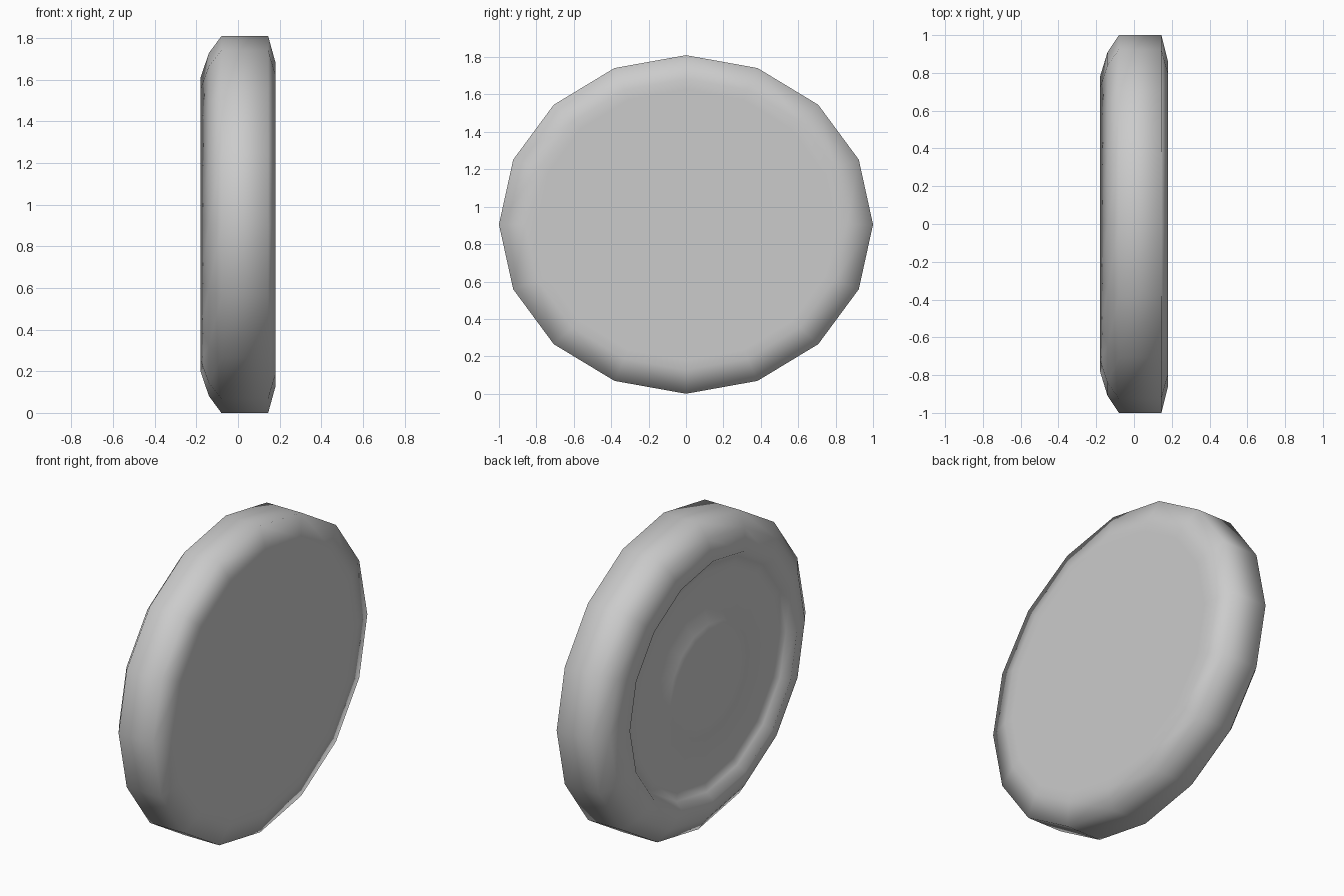
import bpy, bmesh
from math import sin, cos, pi

if "Cube" in bpy.data.objects:
    bpy.data.objects.remove(bpy.data.objects["Cube"])

SIDES = 16
RY, RZ, CZ = 1.0, 0.905, 0.905   # slightly squashed tyre


def lathe(name, profile):
    """Revolve (x, radius) points about the x axis and cap both ends."""
    bm = bmesh.new()
    rings = []
    for x, r in profile:
        rings.append([bm.verts.new((x, RY * r * sin(2 * pi * i / SIDES),
                                    CZ + RZ * r * cos(2 * pi * i / SIDES)))
                      for i in range(SIDES)])
    for a, b in zip(rings, rings[1:]):
        for i in range(SIDES):
            j = (i + 1) % SIDES
            bm.faces.new((a[i], a[j], b[j], b[i]))
    bm.faces.new(rings[0])
    bm.faces.new(rings[-1])
    bmesh.ops.recalc_face_normals(bm, faces=bm.faces)
    for f in bm.faces:
        f.smooth = True
    me = bpy.data.meshes.new(name)
    bm.to_mesh(me)
    bm.free()
    ob = bpy.data.objects.new(name, me)
    bpy.context.collection.objects.link(ob)
    return ob


# Wheel: raised hub, dished face, rounded tread, flat inner side
lathe("wheel", [
    (-0.155, 0.30), (-0.15, 0.36), (-0.125, 0.43),     # hub
    (-0.125, 0.68), (-0.135, 0.74),                     # dish
    (-0.18, 0.78), (-0.14, 0.91), (-0.08, 1.0),         # outer shoulder
    (0.145, 1.0), (0.18, 0.86), (0.18, 0.80),           # tread and flat side
])
